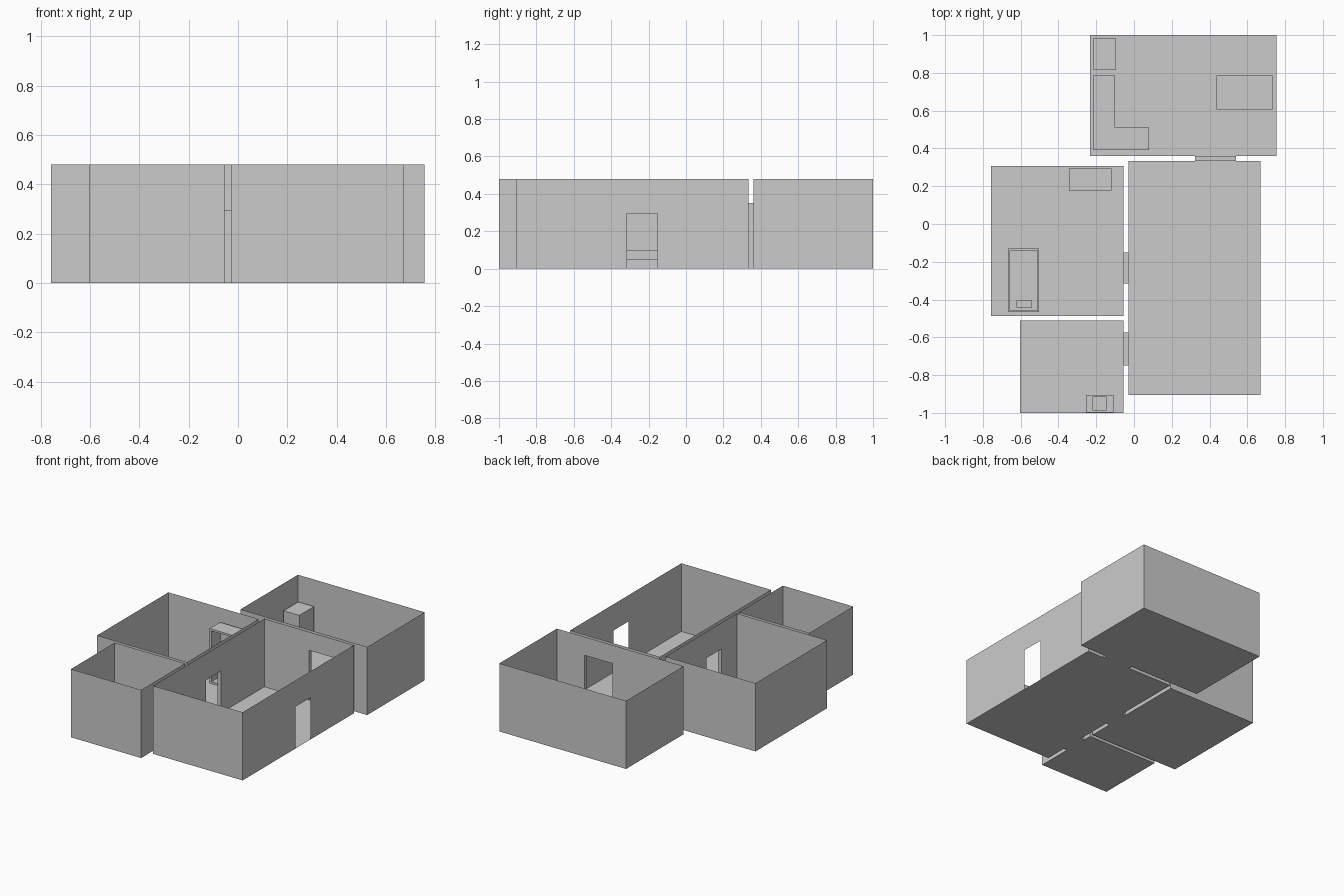
import bpy, bmesh

if "Cube" in bpy.data.objects:
    bpy.data.objects.remove(bpy.data.objects["Cube"])

WALL_H = 0.48
DOOR_H = 0.295


def make_object(name, quads):
    """Object from a list of quads, welded where they touch."""
    bm = bmesh.new()
    for q in quads:
        bm.faces.new([bm.verts.new(p) for p in q])
    bmesh.ops.remove_doubles(bm, verts=bm.verts, dist=1e-5)
    mesh = bpy.data.meshes.new(name)
    bm.to_mesh(mesh)
    bm.free()
    obj = bpy.data.objects.new(name, mesh)
    bpy.context.collection.objects.link(obj)
    return obj


def wall(axis, at, a, b, openings=()):
    """Thin wall along 'x' or 'y' with full-depth doorways (start, end, height)."""
    def quad(u0, u1, z0, z1):
        pts = [(u0, z0), (u1, z0), (u1, z1), (u0, z1)]
        return [(u, at, z) if axis == 'x' else (at, u, z) for u, z in pts]
    quads, u = [], a
    for s, e, h in sorted(openings):
        quads += [quad(u, s, 0, WALL_H), quad(s, e, h, WALL_H)]
        u = e
    return quads + [quad(u, b, 0, WALL_H)]


def flat(x0, x1, y0, y1, z=0.0):
    return [(x0, y0, z), (x1, y0, z), (x1, y1, z), (x0, y1, z)]


def room(name, x0, x1, y0, y1, left=(), right=(), front=(), back=()):
    quads = [flat(x0, x1, y0, y1)]
    quads += wall('y', x0, y0, y1, left) + wall('y', x1, y0, y1, right)
    quads += wall('x', y0, x0, x1, front) + wall('x', y1, x0, x1, back)
    return make_object(name, quads)


def box_quads(x0, x1, y0, y1, z0, z1):
    a = [(x0, y0), (x1, y0), (x1, y1), (x0, y1)]
    quads = [[(*p, z0) for p in reversed(a)], [(*p, z1) for p in a]]
    for i in range(4):
        p, q = a[i], a[(i + 1) % 4]
        quads.append([(*p, z0), (*q, z0), (*q, z1), (*p, z1)])
    return quads


def box(name, *dims):
    return make_object(name, box_quads(*dims))


def prism(name, outline, z0, z1):
    """Vertical extrusion of an outline."""
    n = len(outline)
    faces = [[(*p, z0) for p in reversed(outline)], [(*p, z1) for p in outline]]
    for i in range(n):
        p, q = outline[i], outline[(i + 1) % n]
        faces.append([(*p, z0), (*q, z0), (*q, z1), (*p, z1)])
    return make_object(name, faces)


def legs(name, x0, x1, y0, y1, h, w):
    for i, x in enumerate((x0, x1 - w)):
        for j, y in enumerate((y0, y1 - w)):
            box(f"{name}_{i}{j}", x, x + w, y, y + w, 0, h)


# Rooms and their doorways
bed_door = (-0.316, -0.152, DOOR_H)
bath_door = (-0.748, -0.575, DOOR_H)
kitchen_door = (0.322, 0.54, 0.35)
room("living_room", -0.028, 0.67, -0.905, 0.333,
     left=[bed_door, bath_door], right=[bed_door], back=[kitchen_door])
room("bedroom", -0.758, -0.055, -0.487, 0.308, right=[bed_door])
room("bathroom", -0.603, -0.055, -1.0, -0.512, right=[bath_door])
room("kitchen", -0.233, 0.755, 0.36, 1.0, front=[kitchen_door])

# Passages between rooms: floor, jambs and lintel
for name, (s, e, h) in (("bedroom_passage", bed_door), ("bathroom_passage", bath_door)):
    q = box_quads(-0.055, -0.028, s, e, 0, h)
    make_object(name, [q[0], q[1], q[2], q[4]])
s, e, h = kitchen_door
q = box_quads(s, e, 0.333, 0.36, 0, h)
make_object("kitchen_passage", [q[0], q[1], q[3], q[5]])

# Bed
box("bed_frame", -0.667, -0.503, -0.467, -0.13, 0.048, 0.088)
legs("bed_leg", -0.667, -0.503, -0.467, -0.13, 0.048, 0.02)
box("mattress", -0.658, -0.508, -0.457, -0.14, 0.088, 0.1)
box("pillow", -0.622, -0.54, -0.443, -0.405, 0.1, 0.115)

# Open wardrobe
wx0, wx1, wy0, wy1, wh, t = -0.345, -0.12, 0.178, 0.293, 0.385, 0.014
box("wardrobe_left", wx0, wx0 + t, wy0, wy1, 0, wh)
box("wardrobe_right", wx1 - t, wx1, wy0, wy1, 0, wh)
box("wardrobe_top", wx0 + t, wx1 - t, wy0, wy1, wh - t, wh)
box("wardrobe_base", wx0 + t, wx1 - t, wy0, wy1, 0, t)
box("wardrobe_back", wx0 + t, wx1 - t, wy1 - t, wy1, t, wh - t)

# Wash stand with a recessed basin
outer, inner = (-0.255, -0.108, -0.998, -0.905), (-0.22, -0.145, -0.985, -0.917)
stand = box_quads(*outer, 0, 0.14)
bowl = box_quads(*inner, 0.1, 0.14)
o, n = flat(*outer, 0.14), flat(*inner, 0.14)
rim = [[o[i], o[(i + 1) % 4], n[(i + 1) % 4], n[i]] for i in range(4)]
bowl_faces = [list(reversed(f)) for f in bowl[:1] + bowl[2:]]
make_object("wash_stand", stand[:1] + stand[2:] + rim + bowl_faces)

# Kitchen furniture
box("refrigerator", -0.218, -0.095, 0.818, 0.982, 0, 0.3)
prism("counter", [(-0.218, 0.392), (0.08, 0.392), (0.08, 0.51), (-0.1, 0.51),
                  (-0.1, 0.787), (-0.218, 0.787)], 0, 0.14)
box("table_top", 0.438, 0.733, 0.605, 0.787, 0.105, 0.12)
legs("table_leg", 0.438, 0.733, 0.605, 0.787, 0.105, 0.018)
